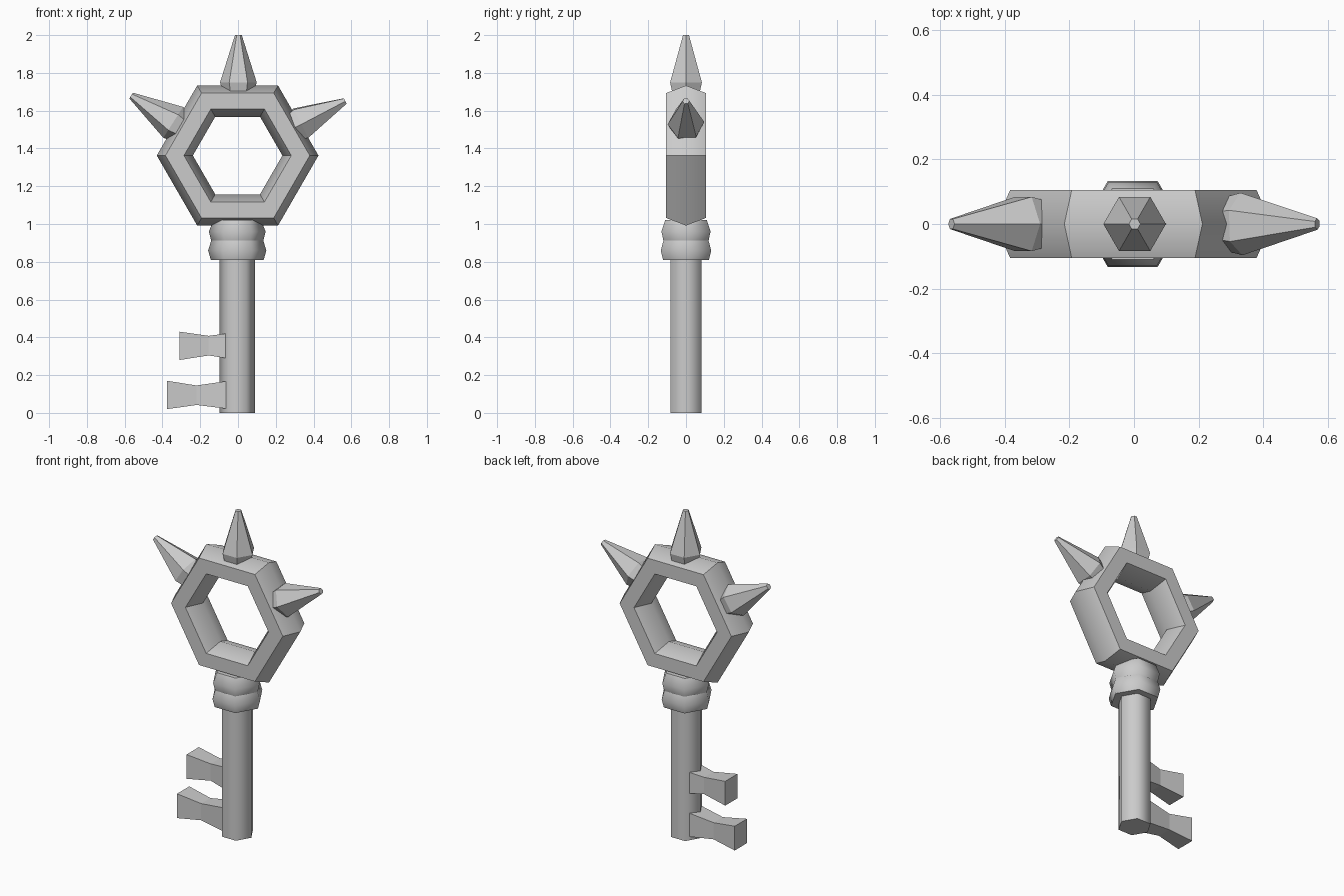
import bpy, bmesh, math
from mathutils import Vector, Matrix

if "Cube" in bpy.data.objects:
    bpy.data.objects.remove(bpy.data.objects["Cube"])


def finish(name, bm, smooth_angle=None):
    bmesh.ops.recalc_face_normals(bm, faces=bm.faces)
    mesh = bpy.data.meshes.new(name)
    bm.to_mesh(mesh)
    bm.free()
    ob = bpy.data.objects.new(name, mesh)
    bpy.context.collection.objects.link(ob)
    if smooth_angle:
        bpy.ops.object.select_all(action='DESELECT')
        bpy.context.view_layer.objects.active = ob
        ob.select_set(True)
        bpy.ops.object.shade_smooth_by_angle(angle=math.radians(smooth_angle))
    return ob


def skin(bm, rings, closed=False):
    """Join equal-length rings of points with quads; cap the ends unless closed."""
    loops = [[bm.verts.new(p) for p in ring] for ring in rings]
    n = len(loops[0])
    pairs = list(zip(loops, loops[1:])) + ([(loops[-1], loops[0])] if closed else [])
    for a, b in pairs:
        for i in range(n):
            j = (i + 1) % n
            bm.faces.new((a[i], a[j], b[j], b[i]))
    if not closed:
        bm.faces.new(loops[0])
        bm.faces.new(loops[-1])


def hexagon(r, z=0, turn=0):
    return [Vector((r * math.cos(math.radians(60 * i + turn)),
                    r * math.sin(math.radians(60 * i + turn)), z)) for i in range(6)]


def lathe(name, profile, matrix, turn=0, smooth_angle=None):
    """Six-sided turned part from (radius, height) pairs."""
    bm = bmesh.new()
    skin(bm, [[matrix @ p for p in hexagon(r, z, turn)] for r, z in profile])
    return finish(name, bm, smooth_angle)


axis = Matrix.Translation((-0.004, 0, 0))

# Shaft and the two collar bands
lathe("shaft", [(0.095, 0), (0.095, 0.84)], axis, smooth_angle=65)
lathe("collar_lower", [(0.14, 0.81), (0.154, 0.86), (0.138, 0.912)], axis, smooth_angle=65)
lathe("collar_upper", [(0.138, 0.912), (0.15, 0.96), (0.127, 1.02)], axis, smooth_angle=65)

# Hexagonal bow with a six-sided cross-section (radius, depth)
section = [(0.428, 0), (0.382, 0.105), (0.284, 0.105),
           (0.237, 0), (0.284, -0.105), (0.382, -0.105)]
bm = bmesh.new()
skin(bm, [[(p.x * r - 0.002, d, 1.3625 + p.y * r) for r, d in section]
          for p in hexagon(1)], closed=True)
finish("bow", bm, 45)

# Spikes: centre of widest ring, tilt from vertical, turn about own axis, length
for name, x, z, tilt, turn, length in (("spike_top", 0.002, 1.75, 0, 0, 0.25),
                                       ("spike_left", -0.343, 1.538, -57.5, 0, 0.264),
                                       ("spike_right", 0.333, 1.534, 63.5, 34, 0.262)):
    place = Matrix.Translation((x, 0, z)) @ Matrix.Rotation(math.radians(tilt), 4, 'Y')
    lathe(name, [(0.086, -0.045), (0.097, 0), (0.018, length)], place, turn)

# Waisted teeth: sections of (x, bottom, top, half depth)
teeth = {
    "tooth_lower": [(-0.375, 0.02, 0.17, 0.06), (-0.22, 0.042, 0.145, 0.045), (-0.06, 0.022, 0.168, 0.06)],
    "tooth_upper": [(-0.31, 0.28, 0.43, 0.06), (-0.155, 0.304, 0.408, 0.045), (-0.065, 0.29, 0.42, 0.06)],
}
for name, cuts in teeth.items():
    bm = bmesh.new()
    skin(bm, [[(x, -d, lo), (x, d, lo), (x, d, hi), (x, -d, hi)] for x, lo, hi, d in cuts])
    finish(name, bm)
